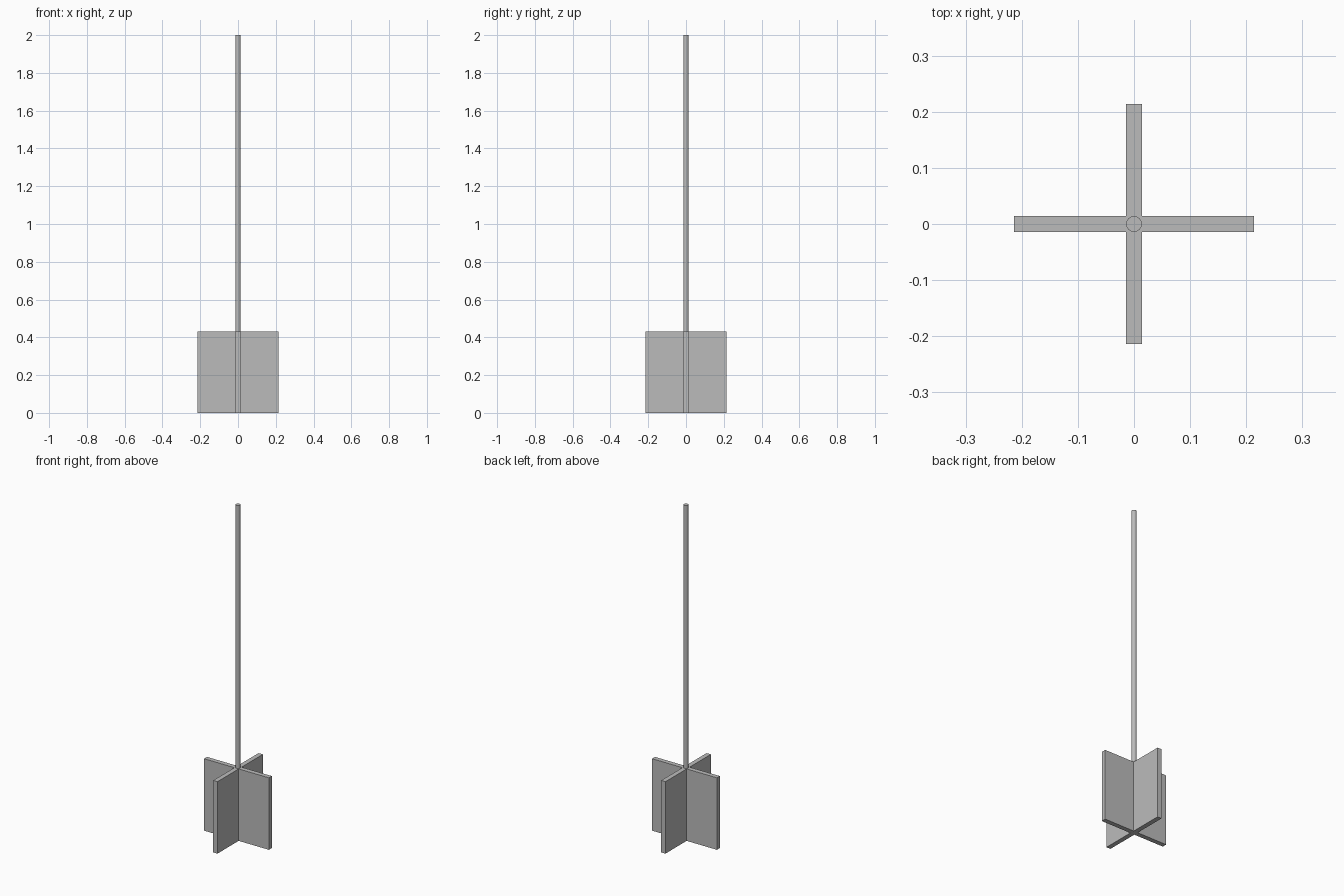
import bpy
import bmesh
import math
from mathutils import Matrix

cube = bpy.data.objects.get("Cube")
if cube:
    bpy.data.objects.remove(cube, do_unlink=True)

HALF_SPAN = 0.214    # fin tip from the axis
HALF_THICK = 0.014   # also the rod radius
FIN_HEIGHT = 0.43
TOTAL_HEIGHT = 2.0

grey = bpy.data.materials.new("plain grey")
grey.use_nodes = True
colour = (0.5, 0.5, 0.5, 1)
grey.diffuse_color = colour
grey.node_tree.nodes["Principled BSDF"].inputs["Base Color"].default_value = colour


def add_object(name, bm):
    bmesh.ops.recalc_face_normals(bm, faces=bm.faces)
    mesh = bpy.data.meshes.new(name)
    bm.to_mesh(mesh)
    bm.free()
    mesh.materials.append(grey)
    obj = bpy.data.objects.new(name, mesh)
    bpy.context.collection.objects.link(obj)
    return obj


# Four crossed fins: one arm of the plus outline, turned four times and extruded
bm = bmesh.new()
outline = []
for turn in range(4):
    rotation = Matrix.Rotation(turn * math.pi / 2, 3, "Z")
    for x, y in ((HALF_SPAN, -HALF_THICK), (HALF_SPAN, HALF_THICK), (HALF_THICK, HALF_THICK)):
        bm_vert = bm.verts.new((x, y, 0))
        bm_vert.co.rotate(rotation)
        outline.append(bm_vert)
base = bm.faces.new(outline)
top = bmesh.ops.extrude_face_region(bm, geom=[base], use_keep_orig=True)["geom"]
top_verts = [v for v in top if isinstance(v, bmesh.types.BMVert)]
bmesh.ops.translate(bm, verts=top_verts, vec=(0, 0, FIN_HEIGHT))
add_object("crossed_fins", bm)

# Slim round rod rising from the centre of the fins
bm = bmesh.new()
bottom = FIN_HEIGHT - 0.02
length = TOTAL_HEIGHT - bottom
bmesh.ops.create_cone(bm, cap_ends=True, segments=32, radius1=HALF_THICK,
                      radius2=HALF_THICK, depth=length,
                      matrix=Matrix.Translation((0, 0, bottom + length / 2)))
rod = add_object("rod", bm)
bpy.ops.object.select_all(action="DESELECT")
rod.select_set(True)
bpy.context.view_layer.objects.active = rod
bpy.ops.object.shade_smooth_by_angle(angle=math.radians(30))
